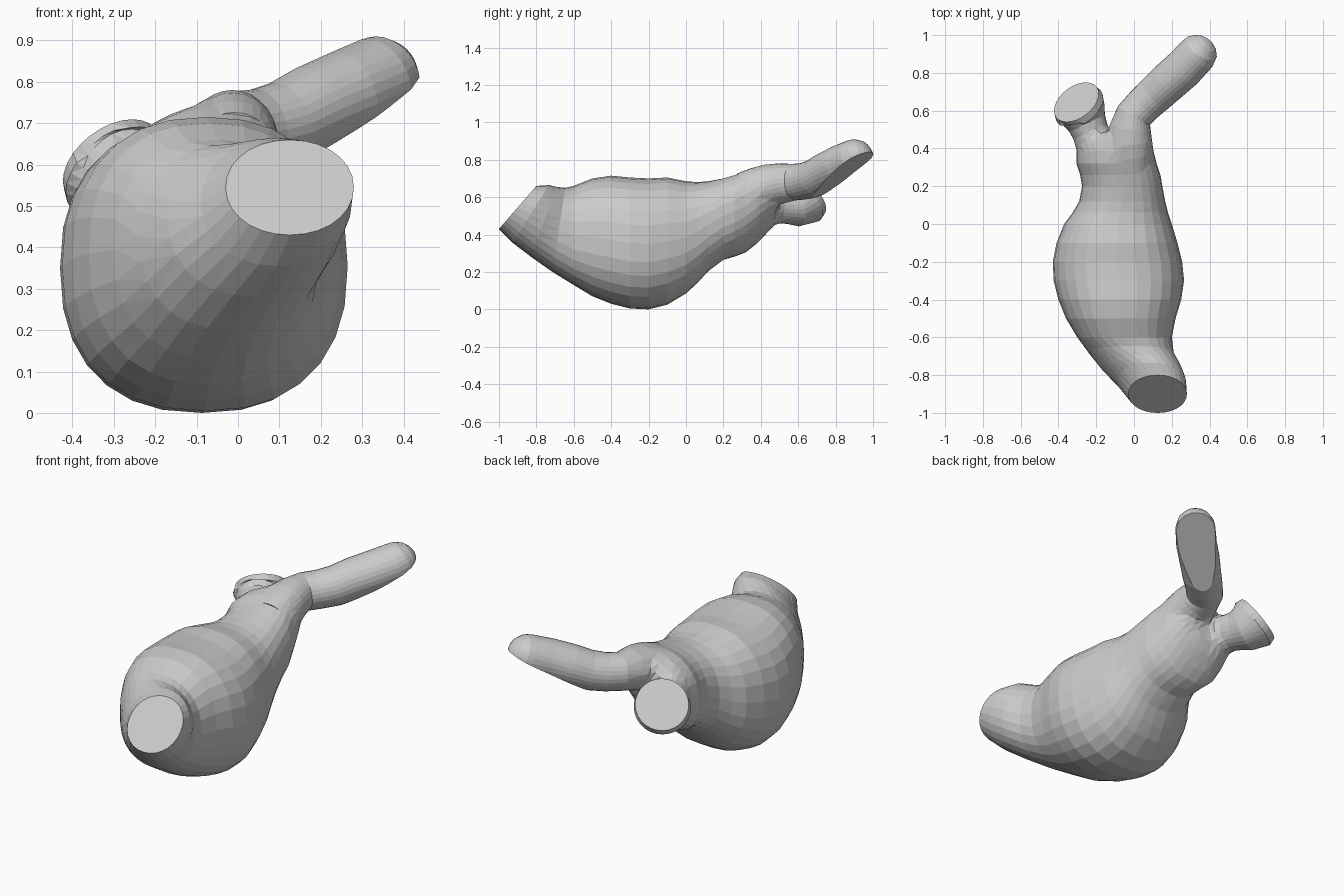
import bpy, bmesh, math
from mathutils import Vector

if "Cube" in bpy.data.objects:
    bpy.data.objects.remove(bpy.data.objects["Cube"])

SIDES = 28


def spow(v, p):
    return math.copysign(abs(v) ** p, v)


def loft(name, rings, cut=None):
    """Skin closed rings, fan-cap both ends, optionally slice with a plane."""
    bm = bmesh.new()
    loops = [[bm.verts.new(p) for p in r] for r in rings]
    for a, b in zip(loops, loops[1:]):
        for i in range(SIDES):
            j = (i + 1) % SIDES
            bm.faces.new((a[i], a[j], b[j], b[i]))
    caps = [bm.faces.new(loops[0]), bm.faces.new(loops[-1])]
    if cut:
        res = bmesh.ops.bisect_plane(bm, geom=bm.verts[:] + bm.edges[:] + bm.faces[:],
                                     plane_co=cut[0], plane_no=cut[1], clear_outer=True)
        edges = [e for e in res["geom_cut"] if isinstance(e, bmesh.types.BMEdge)]
        caps = [c for c in caps if c.is_valid]
        caps += bmesh.ops.edgeloop_fill(bm, edges=edges)["faces"]
    bmesh.ops.poke(bm, faces=caps)
    bmesh.ops.triangulate(bm, faces=bm.faces[:])
    bmesh.ops.recalc_face_normals(bm, faces=bm.faces[:])
    me = bpy.data.meshes.new(name)
    bm.to_mesh(me)
    bm.free()
    ob = bpy.data.objects.new(name, me)
    bpy.context.collection.objects.link(ob)
    return ob


def body_ring(y, xl, xr, zb, zt, shear=0.0, roll=0.0):
    """Boxy oval section; shear tips it along y, roll lifts its right side."""
    ring = []
    p = 0.85 + 0.12 * min(1, 2 * shear)
    for i in range(SIDES):
        a = 2 * math.pi * i / SIDES
        dx = spow(math.cos(a), p) * (xr - xl) / 2
        dz = spow(math.sin(a), p) * (zt - zb) / 2
        ring.append(Vector(((xl + xr) / 2 + dx, y + shear * dz, (zb + zt) / 2 + dz + roll * dx)))
    return ring


def tube_rings(stations, end_normal=None):
    """Round sections square to a path of (x, y, z, radius)."""
    pts = [Vector(s[:3]) for s in stations]
    rings = []
    for k, s in enumerate(stations):
        n = pts[min(k + 1, len(pts) - 1)] - pts[max(k - 1, 0)]
        if end_normal and k >= len(pts) - 2:
            n = Vector(end_normal)
        n.normalize()
        u = n.cross(Vector((0, 0, 1))).normalized()
        v = u.cross(n)
        rings.append([pts[k] + s[3] * (math.cos(t) * u + math.sin(t) * v)
                      for t in (2 * math.pi * i / SIDES for i in range(SIDES))])
    return rings


# Swollen sac: front stump with tilted cap, bulge, then narrowing rear neck
body = loft("vessel_sac", [body_ring(*s) for s in [
    (-0.90, -0.03, 0.28, 0.43, 0.66, 0.87),
    (-0.83, -0.09, 0.275, 0.355, 0.665, 0.62),
    (-0.76, -0.17, 0.25, 0.28, 0.655, 0.36),
    (-0.68, -0.24, 0.21, 0.20, 0.65, 0.15),
    (-0.60, -0.30, 0.20, 0.13, 0.66),
    (-0.50, -0.36, 0.22, 0.07, 0.70),
    (-0.40, -0.40, 0.25, 0.03, 0.715),
    (-0.30, -0.425, 0.265, 0.005, 0.705),
    (-0.20, -0.43, 0.255, 0.0, 0.70),
    (-0.10, -0.41, 0.23, 0.025, 0.705),
    (0.00, -0.37, 0.20, 0.085, 0.685),
    (0.06, -0.325, 0.18, 0.14, 0.68, 0, 0.02),
    (0.12, -0.29, 0.165, 0.205, 0.685, 0, 0.04),
    (0.20, -0.275, 0.15, 0.265, 0.70, 0, 0.08),
    (0.26, -0.285, 0.14, 0.285, 0.715, 0, 0.12),
    (0.32, -0.305, 0.12, 0.31, 0.735, 0, 0.16),
    (0.38, -0.31, 0.11, 0.35, 0.75, 0, 0.22),
    (0.44, -0.29, 0.085, 0.42, 0.745, 0, 0.26),
    (0.49, -0.23, 0.04, 0.48, 0.71, 0, 0.26)]])

# Long branch with rounded tip and sliced underside
tip, axis, r = Vector((0.335, 0.90, 0.805)), Vector((0.5, 0.74, 0.45)).normalized(), 0.105
dome = []
for deg in (25, 50, 70, 85):
    c = tip + axis * r * math.sin(math.radians(deg))
    dome.append((*c, r * math.cos(math.radians(deg))))
long_branch = loft("long_branch", tube_rings([
    (-0.01, 0.30, 0.63, 0.10), (-0.012, 0.37, 0.65, 0.113), (-0.015, 0.44, 0.667, 0.115),
    (-0.02, 0.51, 0.677, 0.11),
    (0.0, 0.575, 0.68, 0.098), (0.05, 0.63, 0.685, 0.098), (0.11, 0.685, 0.70, 0.102),
    (0.18, 0.75, 0.735, 0.106), (0.26, 0.82, 0.77, 0.107), (*tip, r)] + dome),
    cut=(Vector((0.34, 0.995, 0.83)), Vector((0.3, 0.42, -0.85)).normalized()))

# Short branch swelling to a flat round cap
short_branch = loft("short_branch", tube_rings([
    (-0.17, 0.34, 0.545, 0.11), (-0.205, 0.43, 0.555, 0.105), (-0.23, 0.49, 0.56, 0.096),
    (-0.25, 0.54, 0.56, 0.104), (-0.268, 0.58, 0.565, 0.124),
    (-0.29, 0.62, 0.58, 0.143),
    (-0.305, 0.645, 0.605, 0.134)], end_normal=(-0.45, 0.6, 0.6)))

# Fuse the branches into one skin
for part in (long_branch, short_branch):
    m = body.modifiers.new("fuse", "BOOLEAN")
    m.operation, m.solver, m.object = "UNION", "EXACT", part
fused = bpy.data.meshes.new_from_object(body.evaluated_get(bpy.context.evaluated_depsgraph_get()))
body.modifiers.clear()
body.data = fused
body.name = "branching_vessel"
for part in (long_branch, short_branch):
    bpy.data.objects.remove(part)

# Soften the fork where the branches meet the sac
bm = bmesh.new()
bm.from_mesh(fused)
fork = [v for v in bm.verts if 0.33 < v.co.y < 0.52]
bmesh.ops.remove_doubles(bm, verts=fork, dist=0.016)
bmesh.ops.triangulate(bm, faces=bm.faces[:])
fork = [v for v in bm.verts if 0.33 < v.co.y < 0.52]
for _ in range(2):
    bmesh.ops.smooth_vert(bm, verts=fork, factor=0.5, use_axis_x=True, use_axis_y=True, use_axis_z=True)
bm.to_mesh(fused)
bm.free()
